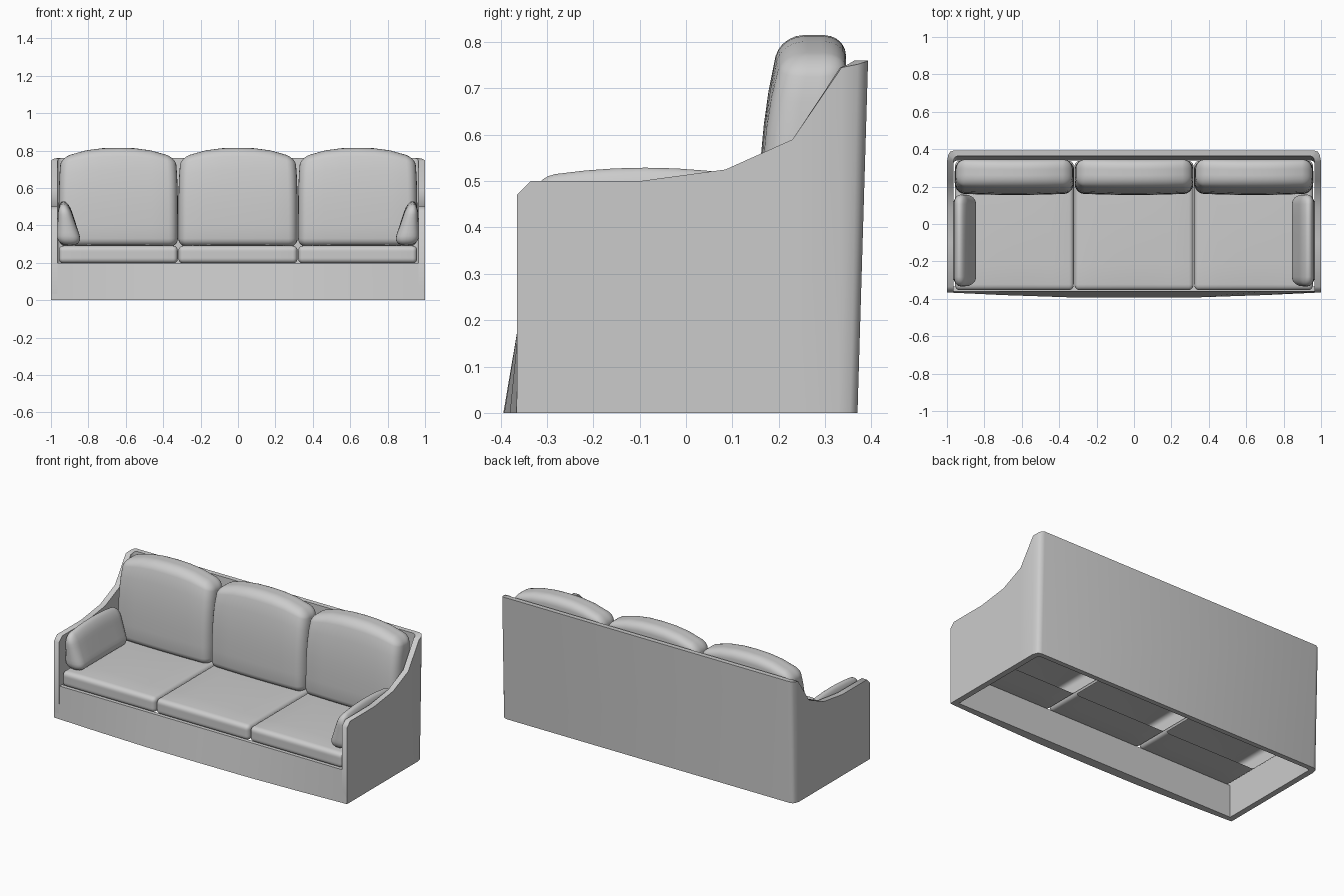
import bpy, bmesh, math
from mathutils import Vector

if "Cube" in bpy.data.objects:
    bpy.data.objects.remove(bpy.data.objects["Cube"])


def finish(name, bm, angle=50):
    bmesh.ops.recalc_face_normals(bm, faces=bm.faces)
    me = bpy.data.meshes.new(name)
    bm.to_mesh(me)
    bm.free()
    ob = bpy.data.objects.new(name, me)
    bpy.context.collection.objects.link(ob)
    bpy.ops.object.select_all(action='DESELECT')
    ob.select_set(True)
    bpy.context.view_layer.objects.active = ob
    bpy.ops.object.shade_smooth_by_angle(angle=math.radians(angle))
    return ob


def sweep(name, sections):
    """Loft four-cornered sections into a closed solid."""
    bm = bmesh.new()
    rings = [[bm.verts.new(p) for p in s] for s in sections]
    for a, b in zip(rings, rings[1:]):
        for i in range(4):
            j = (i + 1) % 4
            bm.faces.new((a[i], a[j], b[j], b[i]))
    bm.faces.new(rings[0])
    bm.faces.new(rings[-1])
    return finish(name, bm)


def cushion(name, half, radius, shape, open_from=None):
    """Rounded box whose points pass through a shaping function.
    Behind y = open_from the hidden underside is left open."""
    bm = bmesh.new()
    bmesh.ops.create_cube(bm, size=2)
    bmesh.ops.subdivide_edges(bm, edges=bm.edges[:], cuts=11, use_grid_fill=True)
    under = [f for f in bm.faces if f.calc_center_median().z < -0.99]
    for v in bm.verts:
        core, d = Vector(), Vector()
        for i in range(3):
            s = v.co[i]
            core[i] = (half[i] - radius[i]) * max(-1, min(1, s * 2))
            d[i] = math.copysign(max(0, abs(s) - 0.5) * 2, s)
        d.normalize()
        p = [core[i] + radius[i] * d[i] for i in range(3)]
        v.co = shape(*p, *[p[i] / half[i] for i in range(3)])
    bmesh.ops.recalc_face_normals(bm, faces=bm.faces)
    if open_from is not None:
        hidden = [f for f in under if f.calc_center_median().y > open_from]
        bmesh.ops.delete(bm, geom=hidden, context='FACES')
    return finish(name, bm, 60)


# Shell: thin wall wrapping both arms and the leaning back
# outer x, outer y, inner x, inner y, top z, lean
half_path = [
    (1, -0.365, 0.965, -0.365, 0.47, 0),
    (1, -0.335, 0.965, -0.335, 0.50, 0),
    (1, -0.10, 0.965, -0.10, 0.50, 0),
    (1, 0.085, 0.965, 0.085, 0.525, 0),
    (1, 0.23, 0.965, 0.23, 0.59, 0),
    (1, 0.328, 0.965, 0.325, 0.745, 0.01),
    (0.993, 0.354, 0.962, 0.333, 0.752, 0.022),
    (0.983, 0.365, 0.955, 0.337, 0.757, 0.028),
    (0.963, 0.37, 0.945, 0.34, 0.76, 0.03),
]


def wall(side, ox, oy, ix, iy, top, lean):
    y = lean * top
    return [(side * ox, oy, 0), (side * ox, oy + y, top),
            (side * ix, iy + y, top), (side * ix, iy, 0)]


sweep("arms_and_back", [wall(1, *p) for p in half_path]
      + [wall(-1, *p) for p in reversed(half_path)])

# Front rail: bowed outwards along the floor
rail = [(-0.998, -0.366), (-0.7, -0.380), (-0.35, -0.392), (0, -0.394),
        (0.35, -0.392), (0.7, -0.380), (0.998, -0.366)]
sweep("front_rail", [[(x, y, 0), (x, -0.36, 0.2),
                      (x * 0.985, -0.335, 0.2), (x * 0.985, -0.335, 0)]
                     for x, y in rail])

# Seat and back cushions, three of each
for label, cx in (("left", -0.64), ("middle", 0), ("right", 0.64)):

    def seat(x, y, z, u, v, w):
        crown = 0.008 * (1 - u * u) * (1 - v * v) if w > 0 else 0
        return (cx + x, y - 0.008, 0.244 + z + crown)

    cushion("seat_cushion_" + label, (0.318, 0.345, 0.047),
            (0.025, 0.03, 0.025), seat, open_from=-0.11)

    def back(x, y, z, u, v, w):
        t = (w + 1) / 2
        front = 0.163 + 0.05 * t ** 3 - 0.008 * (1 - u * u)
        rear = 0.338 + 0.008 * t
        yy = front + (rear - front) * (v + 1) / 2
        drop = 0.058 * abs(u) ** 2.5 * t ** 3
        return (cx + x * (1 - 0.04 * t ** 4), yy, 0.55 + z - drop)

    cushion("back_cushion_" + label, (0.319, 0.095, 0.265),
            (0.05, 0.065, 0.045), back)

# Teardrop pillows leaning on each arm
for label, side in (("left", -1), ("right", 1)):

    def pillow(x, y, z, u, v, w):
        t = (w + 1) / 2
        xx = 0.899 + 0.034 * t + x * (1.4 - 0.85 * t)
        return (side * xx, y - 0.088, 0.411 + z - 0.022 * v * v * t)

    cushion("arm_pillow_" + label, (0.05, 0.245, 0.118),
            (0.045, 0.05, 0.055), pillow)
